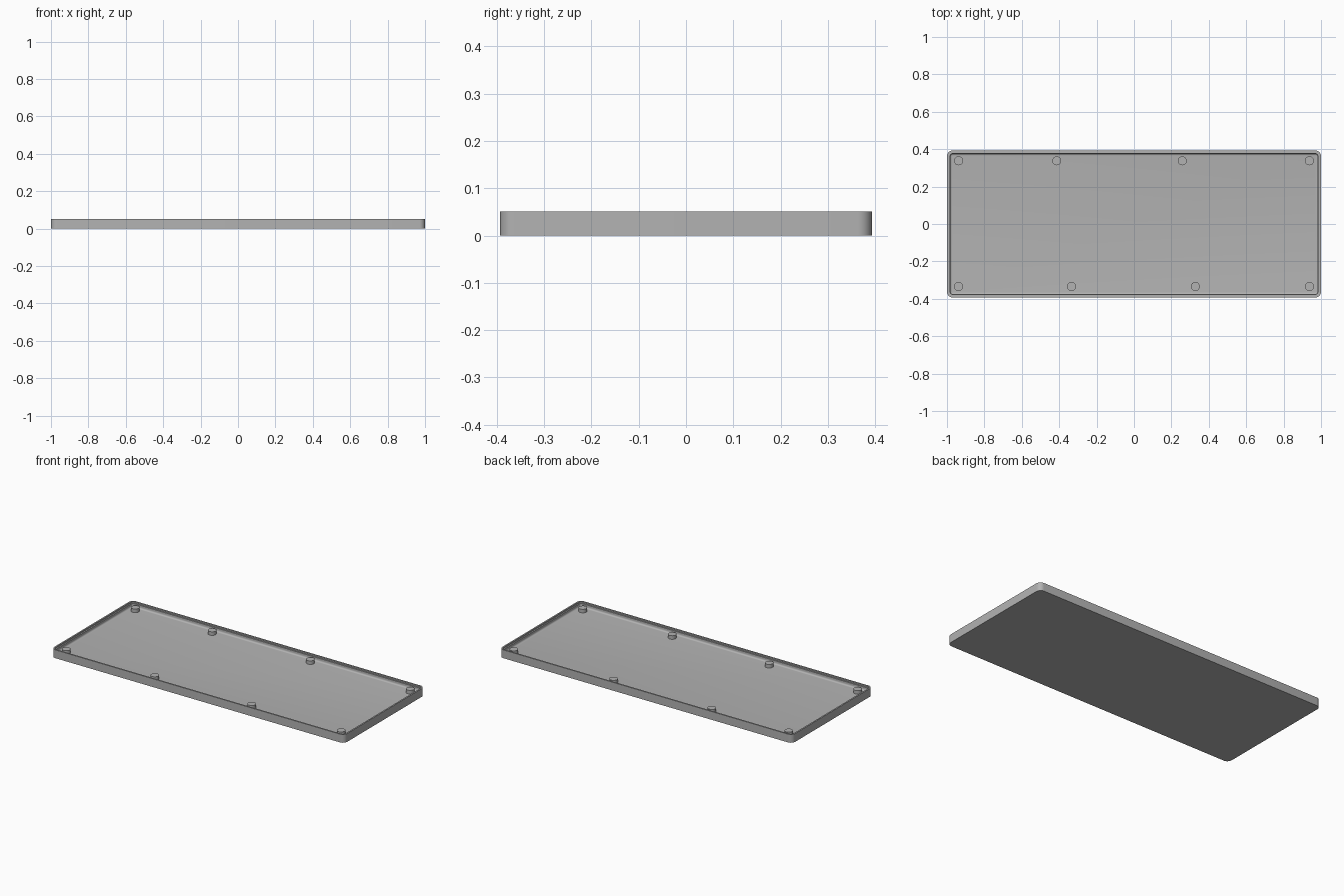
import bpy, bmesh, math

cube = bpy.data.objects.get("Cube")
if cube:
    bpy.data.objects.remove(cube, do_unlink=True)

HALF_X, HALF_Y, HEIGHT = 1.0, 0.393, 0.051
CORNER, FLOOR = 0.03, 0.022

grey = bpy.data.materials.new("plain grey")
grey.use_nodes = True
colour = (0.45, 0.45, 0.45, 1)
grey.diffuse_color = colour
grey.node_tree.nodes["Principled BSDF"].inputs["Base Color"].default_value = colour


def finish(bm, name):
    bmesh.ops.recalc_face_normals(bm, faces=bm.faces)
    mesh = bpy.data.meshes.new(name)
    bm.to_mesh(mesh)
    bm.free()
    mesh.materials.append(grey)
    obj = bpy.data.objects.new(name, mesh)
    bpy.context.collection.objects.link(obj)
    bpy.ops.object.select_all(action="DESELECT")
    obj.select_set(True)
    bpy.context.view_layer.objects.active = obj
    bpy.ops.object.shade_smooth_by_angle(angle=math.radians(30))
    return obj


def rounded_ring(bm, inset, z, steps=8):
    """Rounded rectangle of vertices, moved inwards by inset."""
    r = max(CORNER - inset, 0.006)
    cx, cy = HALF_X - inset - r, HALF_Y - inset - r
    ring = []
    for quarter, (sx, sy) in enumerate([(1, 1), (-1, 1), (-1, -1), (1, -1)]):
        for i in range(steps + 1):
            a = (quarter + i / steps) * math.pi / 2
            ring.append(bm.verts.new((sx * cx + r * math.cos(a), sy * cy + r * math.sin(a), z)))
    return ring


# Tray: outer wall, stepped rim, inner wall and a rounded join to the floor
profile = [(0, 0), (0, HEIGHT), (0.009, HEIGHT), (0.009, 0.043), (0.017, 0.043)]
fillet = 0.01
for i in range(6):
    a = i / 5 * math.pi / 2
    profile.append((0.017 + fillet * (1 - math.cos(a)), FLOOR + fillet * (1 - math.sin(a))))
bm = bmesh.new()
rings = [rounded_ring(bm, inset, z) for inset, z in profile]
for low, high in zip(rings, rings[1:]):
    for i in range(len(low)):
        j = (i + 1) % len(low)
        bm.faces.new((low[i], low[j], high[j], high[i]))
bm.faces.new(rings[0])
bm.faces.new(rings[-1])
finish(bm, "tray")

# Round pegs along the two long edges
rows = {"back": (0.338, (-0.938, -0.413, 0.258, 0.938)),
        "front": (-0.334, (-0.938, -0.334, 0.328, 0.938))}
PEG_TOP = 0.044
for side, (y, xs) in rows.items():
    for n, x in enumerate(xs, 1):
        bm = bmesh.new()
        bmesh.ops.create_cone(bm, cap_ends=True, segments=32, radius1=0.024,
                              radius2=0.024, depth=PEG_TOP - FLOOR + 0.004)
        bmesh.ops.translate(bm, verts=bm.verts, vec=(x, y, (PEG_TOP + FLOOR - 0.004) / 2))
        finish(bm, f"{side}_peg_{n}")
